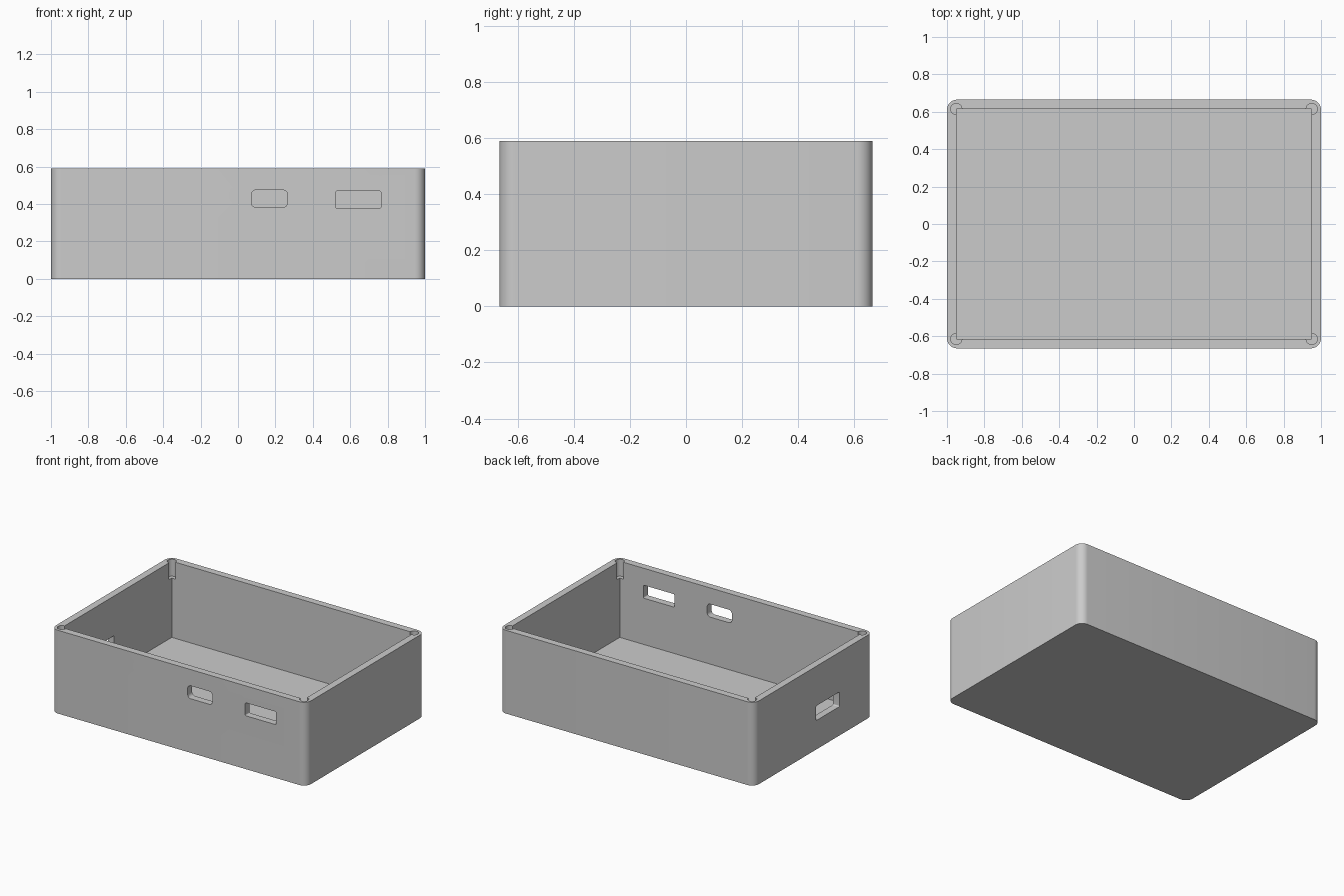
import bpy, bmesh, math
from mathutils import Matrix, Vector

cube = bpy.data.objects.get("Cube")
if cube:
    bpy.data.objects.remove(cube, do_unlink=True)

HX, HY, HEIGHT = 1.0, 0.665, 0.59      # outer half sizes and height
WALL, FLOOR, CORNER = 0.05, 0.05, 0.055

grey = bpy.data.materials.new("plastic grey")
grey.use_nodes = True
colour = (0.6, 0.6, 0.6, 1)
grey.diffuse_color = colour
grey.node_tree.nodes["Principled BSDF"].inputs["Base Color"].default_value = colour


def rounded_prism(name, hw, hh, radius, depth, matrix, steps=8):
    """Rounded rectangle in local XY, extruded along local +Z."""
    bm = bmesh.new()
    verts = []
    for i, (sx, sy) in enumerate([(1, 1), (-1, 1), (-1, -1), (1, -1)]):
        for k in range(steps + 1 if radius else 1):
            a = math.pi / 2 * (i + k / steps)
            verts.append(bm.verts.new((sx * (hw - radius) + radius * math.cos(a),
                                       sy * (hh - radius) + radius * math.sin(a), 0)))
    base = bm.faces.new(verts)
    top = bmesh.ops.extrude_face_region(bm, geom=[base])["geom"]
    bmesh.ops.translate(bm, vec=(0, 0, depth),
                        verts=[v for v in top if isinstance(v, bmesh.types.BMVert)])
    bmesh.ops.recalc_face_normals(bm, faces=bm.faces)
    return add_object(name, bm, matrix)


def add_object(name, bm, matrix):
    bm.transform(matrix)
    mesh = bpy.data.meshes.new(name)
    bm.to_mesh(mesh)
    bm.free()
    mesh.materials.append(grey)
    obj = bpy.data.objects.new(name, mesh)
    bpy.context.collection.objects.link(obj)
    return obj


def screw_hole(x, y, radius=0.03, depth=0.12):
    bm = bmesh.new()
    bmesh.ops.create_cone(bm, cap_ends=True, segments=16, radius1=radius,
                          radius2=radius, depth=2 * depth)
    return add_object("screw_hole_cutter", bm, Matrix.Translation((x, y, HEIGHT)))


# Outer shell
case = rounded_prism("enclosure_base", HX, HY, CORNER, HEIGHT, Matrix())

# Open cavity with square corners
cutters = [rounded_prism("cavity_cutter", HX - WALL, HY - WALL, 0, HEIGHT,
                         Matrix.Translation((0, 0, FLOOR)))]

# Screw holes in the four corners
cutters += [screw_hole(sx * (HX - WALL), sy * (HY - WALL))
            for sx in (-1, 1) for sy in (-1, 1)]

# Two ports through the front wall
for name, x, z, hw, hh, r in [("small_port_cutter", 0.168, 0.429, 0.097, 0.046, 0.025),
                              ("wide_port_cutter", 0.643, 0.424, 0.121, 0.046, 0.008)]:
    place = Matrix.Translation((x, -HY + 0.1, z)) @ Matrix.Rotation(math.pi / 2, 4, "X")
    cutters.append(rounded_prism(name, hw, hh, r, 0.2, place))

# One port through the side wall
place = Matrix.Translation((-HX - 0.1, -0.16, 0.257)) @ Matrix.Rotation(math.pi / 2, 4, "Y")
cutters.append(rounded_prism("side_port_cutter", 0.052, 0.13, 0.008, 0.2, place))

# Cut everything out of the shell
bpy.context.view_layer.objects.active = case
case.select_set(True)
for cutter in cutters:
    mod = case.modifiers.new(cutter.name, "BOOLEAN")
    mod.operation = "DIFFERENCE"
    mod.solver = "EXACT"
    mod.object = cutter
    bpy.ops.object.modifier_apply(modifier=mod.name)
for cutter in cutters:
    bpy.data.objects.remove(cutter, do_unlink=True)

bpy.ops.object.select_all(action="DESELECT")
case.select_set(True)
bpy.ops.object.shade_smooth_by_angle(angle=math.radians(30))
